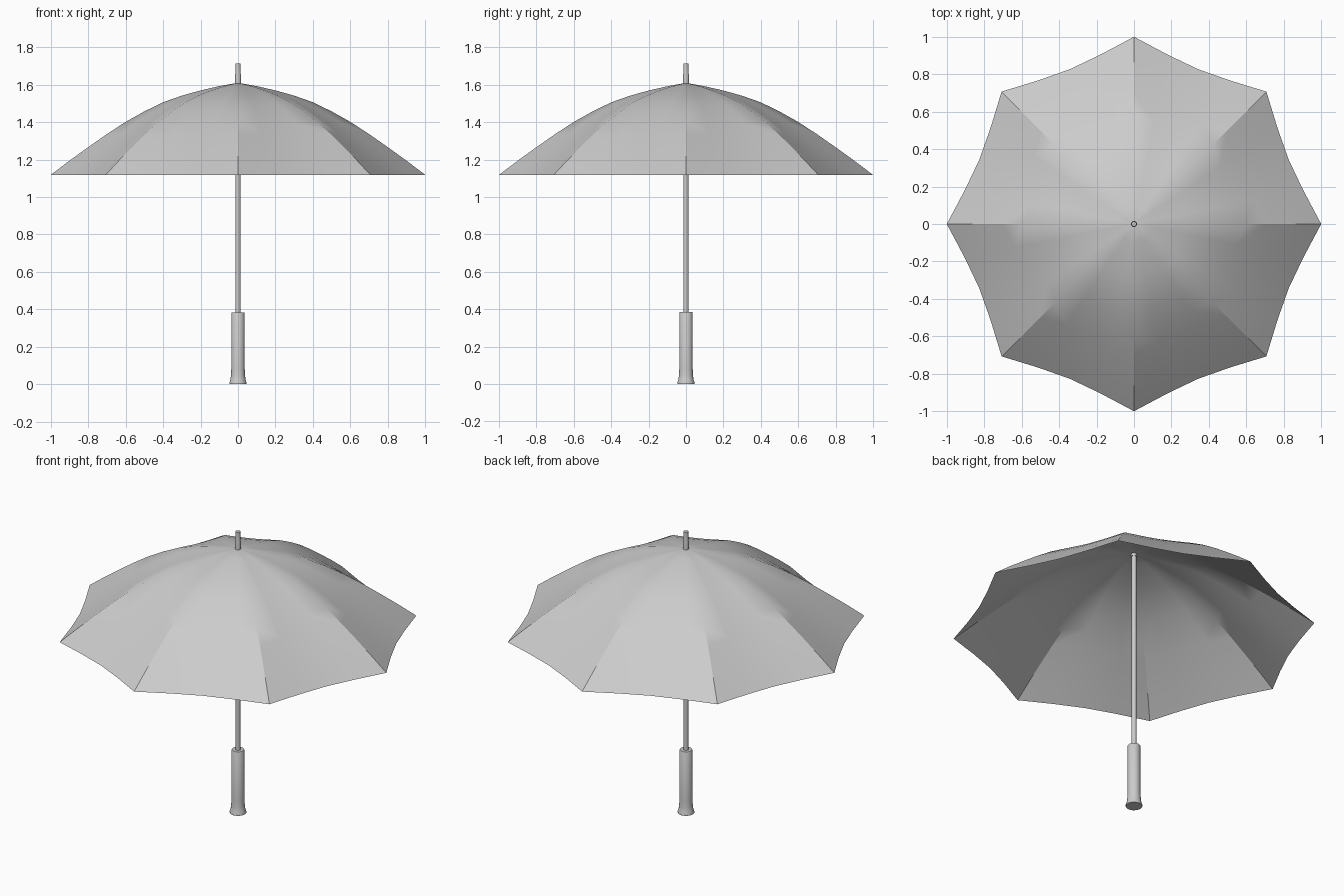
import bpy, bmesh
from math import cos, sin, pi, radians

if "Cube" in bpy.data.objects:
    bpy.data.objects.remove(bpy.data.objects["Cube"])


def finish(name, bm, angle):
    bmesh.ops.recalc_face_normals(bm, faces=bm.faces)
    mesh = bpy.data.meshes.new(name)
    bm.to_mesh(mesh)
    bm.free()
    ob = bpy.data.objects.new(name, mesh)
    bpy.context.collection.objects.link(ob)
    bpy.ops.object.select_all(action='DESELECT')
    ob.select_set(True)
    bpy.context.view_layer.objects.active = ob
    bpy.ops.object.shade_smooth_by_angle(angle=radians(angle))
    return ob


def revolve(name, profile, n=24):
    """Closed turned part from (radius, z) points, bottom to top."""
    bm = bmesh.new()
    rings = [[bm.verts.new((r * cos(2 * pi * i / n), r * sin(2 * pi * i / n), z))
              for i in range(n)] for r, z in profile]
    for a, b in zip(rings, rings[1:]):
        for i in range(n):
            j = (i + 1) % n
            bm.faces.new((a[i], a[j], b[j], b[i]))
    bm.faces.new(rings[0])
    bm.faces.new(rings[-1])
    return finish(name, bm, 35)


# canopy: eight panels, each rim edge drawn inward between the rib tips
PANELS, SEG = 8, 4
RIB = [(0.1, 1.592), (0.2, 1.569), (0.3, 1.541), (0.4, 1.506), (0.5, 1.457),
       (0.6, 1.401), (0.7, 1.336), (0.8, 1.266), (0.9, 1.194), (1.0, 1.118)]
SCALLOP = [1.0, 0.922, 0.895, 0.922]
n = PANELS * SEG
bm = bmesh.new()
apex = bm.verts.new((0, 0, 1.61))
rings = []
for r, z in RIB:
    rings.append([bm.verts.new((r * SCALLOP[i % SEG] * cos(2 * pi * i / n),
                                r * SCALLOP[i % SEG] * sin(2 * pi * i / n), z))
                  for i in range(n)])
for i in range(n):
    j = (i + 1) % n
    bm.faces.new((apex, rings[0][i], rings[0][j]))
    for a, b in zip(rings, rings[1:]):
        bm.faces.new((a[i], b[i], b[j], a[j]))
finish("canopy", bm, 30)

# shaft under the canopy
revolve("shaft", [(0.0135, 0.3), (0.0135, 1.61)])

# tip above the canopy
revolve("tip", [(0.016, 1.59), (0.016, 1.65), (0.0135, 1.665), (0.0135, 1.713)])

# grip with flared foot
revolve("handle", [(0.046, 0.0), (0.046, 0.008), (0.041, 0.02), (0.038, 0.045),
                   (0.036, 0.08), (0.036, 0.38), (0.034, 0.384)])
